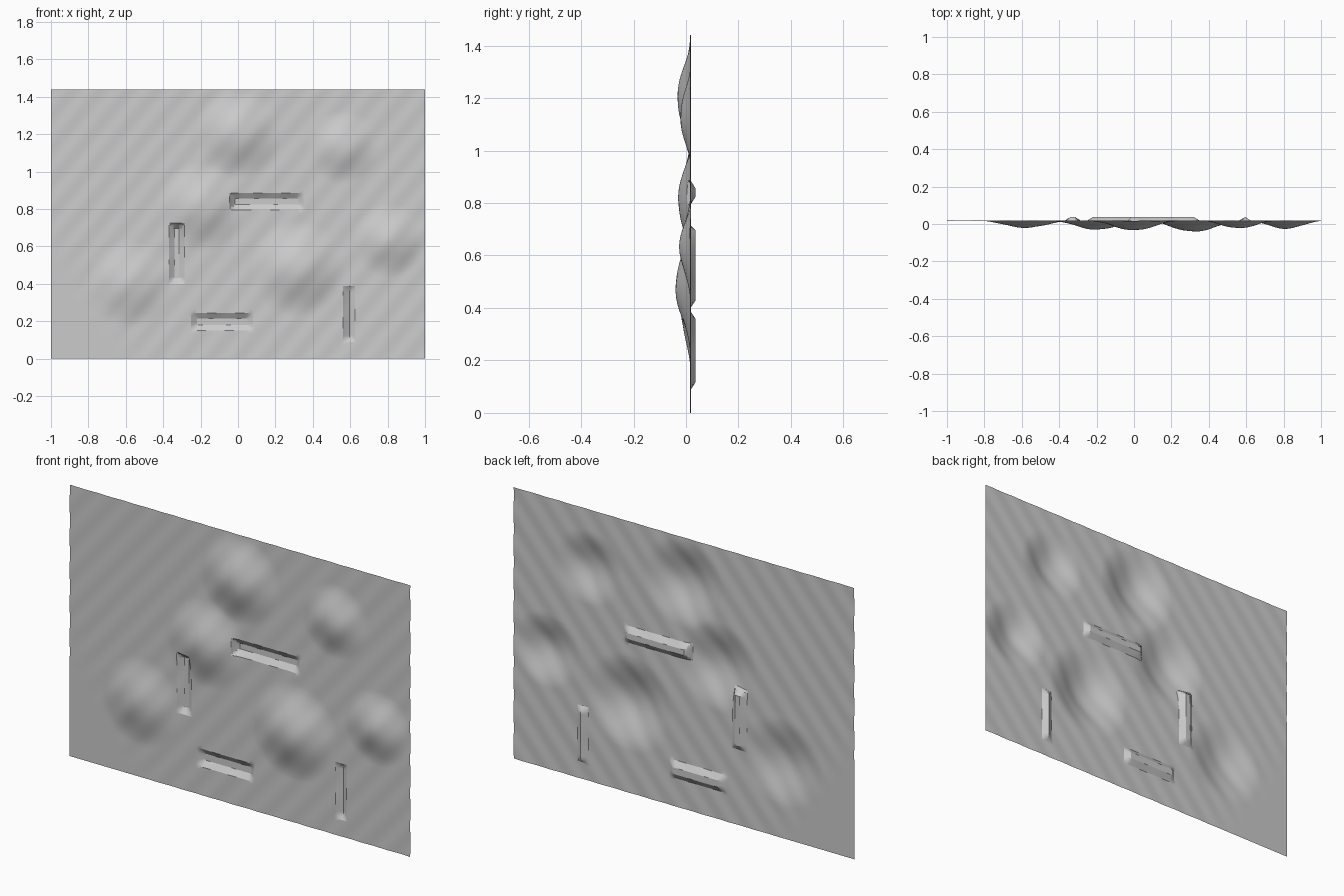
import bpy, bmesh, math

if "Cube" in bpy.data.objects:
    bpy.data.objects.remove(bpy.data.objects["Cube"])

W, H = 2.0, 1.44          # sheet width and height
NX, NZ = 160, 115         # grid divisions
BASE_Y = 0.017            # plane of the flat ground
WALL, DEPTH = 0.03, 0.02  # trench wall width and depth

# Hills: x, z, height, radius
HILLS = [(0.00, 1.20, 0.050, 0.24), (0.56, 1.13, 0.039, 0.20),
         (-0.20, 0.81, 0.047, 0.24), (0.32, 0.48, 0.057, 0.26),
         (0.81, 0.63, 0.042, 0.20), (-0.58, 0.40, 0.037, 0.24)]

# Trenches: rim x min, x max, z min, z max
TRENCHES = [(-0.045, 0.35, 0.795, 0.885), (-0.37, -0.285, 0.40, 0.725),
            (-0.25, 0.08, 0.15, 0.245), (0.562, 0.625, 0.088, 0.388)]


def clamp(v):
    return max(0.0, min(1.0, v))


def relief(x, z):
    """Offset along y: hills rise to the front, trenches sink to the back."""
    y = BASE_Y
    for hx, hz, h, r in HILLS:
        d = math.hypot(x - hx, z - hz)
        if d < r:
            y -= h * (0.5 + 0.5 * math.cos(math.pi * d / r))
    # faint diagonal ripples, fading out in the lower left corner
    fade = clamp((z + 1.4 * (x + 1) - 0.5) / 0.3)
    y += 0.0012 * fade * math.sin(2 * math.pi * (x - 0.85 * z) / 0.15)
    for x0, x1, z0, z1 in TRENCHES:
        inset = min(x - x0, x1 - x, z - z0, z1 - z)
        k = clamp(inset / WALL)
        if k > 0:
            y += (BASE_Y + DEPTH - y) * k
    return y


def axis_lines(n, size, start, pairs):
    """Evenly spaced lines, the nearest ones snapped to trench rims and floors."""
    lines = [start + size * i / n for i in range(n + 1)]
    for a, b in pairs:
        for v in (a, a + WALL, b - WALL, b):
            i = min(range(1, n), key=lambda j: abs(lines[j] - v))
            lines[i] = v
    return sorted(lines)


# Terrain sheet
xs = axis_lines(NX, W, -W / 2, [(t[0], t[1]) for t in TRENCHES])
zs = axis_lines(NZ, H, 0.0, [(t[2], t[3]) for t in TRENCHES])
bm = bmesh.new()
rows = [[bm.verts.new((x, relief(x, z), z)) for x in xs] for z in zs]
for low, high in zip(rows, rows[1:]):
    for i in range(len(xs) - 1):
        bm.faces.new((low[i], low[i + 1], high[i + 1], high[i]))
mesh = bpy.data.meshes.new("terrain_sheet")
bm.to_mesh(mesh)
bm.free()

sheet = bpy.data.objects.new("terrain_sheet", mesh)
bpy.context.collection.objects.link(sheet)

grey = bpy.data.materials.new("light grey")
grey.diffuse_color = (0.6, 0.6, 0.6, 1.0)
grey.use_nodes = True
grey.node_tree.nodes["Principled BSDF"].inputs["Base Color"].default_value = grey.diffuse_color
mesh.materials.append(grey)

bpy.context.view_layer.objects.active = sheet
sheet.select_set(True)
bpy.ops.object.shade_smooth_by_angle(angle=math.radians(25))
